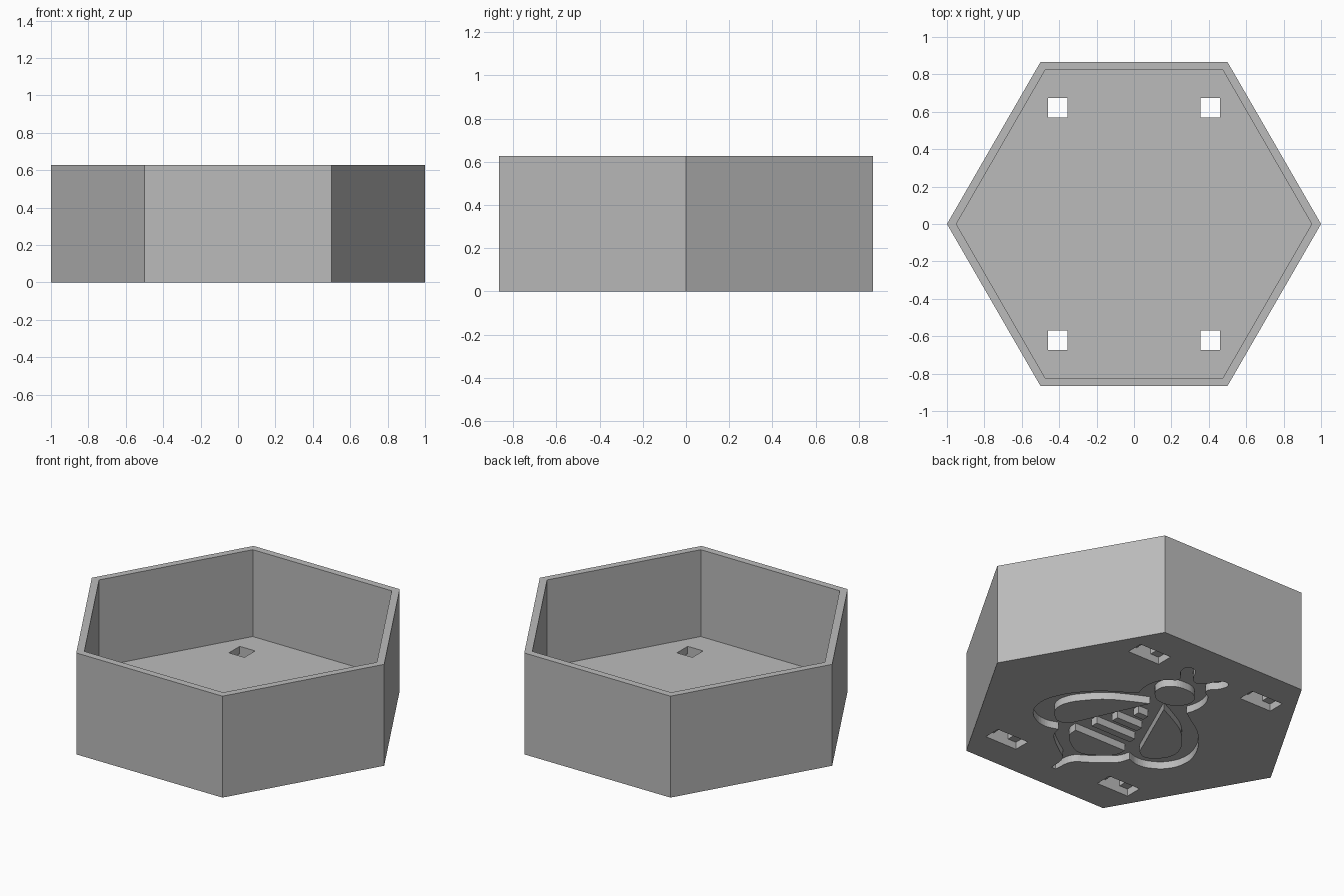
import bpy, bmesh, math

cube = bpy.data.objects.get("Cube")
if cube:
    bpy.data.objects.remove(cube, do_unlink=True)

HEIGHT, FLOOR, RECESS = 0.627, 0.09, 0.045

grey = bpy.data.materials.new("plain_grey")
grey.use_nodes = True
grey.diffuse_color = (0.5, 0.5, 0.5, 1)
grey.node_tree.nodes["Principled BSDF"].inputs["Base Color"].default_value = (0.5, 0.5, 0.5, 1)


def add_object(name, data):
    obj = bpy.data.objects.new(name, data)
    bpy.context.scene.collection.objects.link(obj)
    return obj


def prism(name, outline, low, high):
    """Straight prism over a flat outline."""
    bm = bmesh.new()
    face = bm.faces.new([bm.verts.new((x, y, low)) for x, y in outline])
    side = bmesh.ops.extrude_face_region(bm, geom=[face])
    verts = [v for v in side["geom"] if isinstance(v, bmesh.types.BMVert)]
    bmesh.ops.translate(bm, verts=verts, vec=(0, 0, high - low))
    bmesh.ops.recalc_face_normals(bm, faces=bm.faces)
    mesh = bpy.data.meshes.new(name)
    bm.to_mesh(mesh)
    bm.free()
    return add_object(name, mesh)


def hexagon(radius):
    return [(radius * math.cos(i * math.pi / 3), radius * math.sin(i * math.pi / 3)) for i in range(6)]


def rectangle(x, y, width, depth):
    return [(x + sx * width / 2, y + sy * depth / 2) for sx, sy in ((-1, -1), (1, -1), (1, 1), (-1, 1))]


def mirrored(half):
    """Close a half outline across the middle line."""
    return half + [(-x, y) for x, y in reversed(half) if x > 0]


def add_spline(curve, points, sharp=()):
    spline = curve.splines.new("BEZIER")
    spline.bezier_points.add(len(points) - 1)
    spline.use_cyclic_u = True
    spline.resolution_u = 5
    for bez, (x, y) in zip(spline.bezier_points, points):
        bez.co = (x, y, 0)
        kind = "VECTOR" if (abs(x), y) in sharp else "AUTO"
        bez.handle_left_type = bez.handle_right_type = kind


def cut(body, cutter):
    """Subtract the cutter, then drop it."""
    cutter.hide_render = True
    mod = body.modifiers.new("cut", "BOOLEAN")
    mod.operation = "DIFFERENCE"
    mod.solver = "EXACT"
    mod.object = cutter
    bpy.context.view_layer.update()
    graph = bpy.context.evaluated_depsgraph_get()
    mesh = bpy.data.meshes.new_from_object(body.evaluated_get(graph))
    body.modifiers.clear()
    body.data = mesh
    bpy.data.objects.remove(cutter, do_unlink=True)


# Open hexagonal tray
tray = prism("hexagonal_tray", hexagon(1), 0, HEIGHT)
cut(tray, prism("inside_cutter", hexagon(0.95), FLOOR, HEIGHT + 0.1))

# Four hanging slots: a wide recess underneath and a square through hole
for sx in (-1, 1):
    for sy in (-1, 1):
        x, y = 0.408 * sx, 0.622 * sy
        cut(tray, prism("slot_cutter", rectangle(x, y, 0.22, 0.105), -0.1, RECESS))
        cut(tray, prism("hole_cutter", rectangle(x, y, 0.105, 0.105), -0.1, FLOOR + 0.1))

# Bee silhouette sunk into the underside, with raised islands left standing
bee = bpy.data.curves.new("bee_cutter", "CURVE")
bee.dimensions = "2D"
bee.fill_mode = "BOTH"
bee.extrude = RECESS

neck, notch, tail = (0.175, 0.25), (0.26, -0.35), (0.015, -0.7)
silhouette = [
    (0, 0.54), (0.045, 0.57), (0.1, 0.65), (0.15, 0.645), (0.15, 0.59), (0.1, 0.51),
    (0.155, 0.46), (0.19, 0.38), (0.19, 0.3), neck, (0.25, 0.2), (0.34, 0.14),
    (0.43, 0.05), (0.51, -0.08), (0.53, -0.18), (0.5, -0.28), (0.42, -0.35), (0.34, -0.37),
    notch, (0.24, -0.41), (0.18, -0.47), (0.1, -0.53), (0.035, -0.58), tail]
add_spline(bee, mirrored(silhouette), (neck, notch, tail))

# Head island
add_spline(bee, mirrored([(0, 0.45), (0.09, 0.42), (0.12, 0.35), (0.08, 0.28), (0, 0.25)]))

# Wing islands
root, corner = (0.05, 0.2), (0.25, -0.25)
wing = [root, (0.17, 0.14), (0.27, 0.08), (0.35, 0), (0.41, -0.09),
        (0.42, -0.17), (0.38, -0.24), (0.31, -0.28), corner]
for side in (-1, 1):
    add_spline(bee, [(side * x, y) for x, y in wing], (root, corner))

# Body stripe islands
for half_width, y in ((0.035, 0.06), (0.09, -0.06), (0.14, -0.18)):
    bar = rectangle(0, y, 2 * half_width, 0.045)
    add_spline(bee, bar, [(abs(px), py) for px, py in bar])

# Tail island
end = (0.18, -0.295)
add_spline(bee, mirrored([end, (0.17, -0.36), (0.1, -0.43), (0, -0.475)]), (end,))

# Turn the outline into a closed solid and cut it
outline = add_object("bee_outline", bee)
bpy.context.view_layer.update()
solid = bpy.data.meshes.new_from_object(outline.evaluated_get(bpy.context.evaluated_depsgraph_get()))
bpy.data.objects.remove(outline, do_unlink=True)
bm = bmesh.new()
bm.from_mesh(solid)
bmesh.ops.remove_doubles(bm, verts=bm.verts, dist=0.0001)
bmesh.ops.recalc_face_normals(bm, faces=bm.faces)
bm.to_mesh(solid)
bm.free()
cut(tray, add_object("bee_cutter", solid))

# Flat finish in one colour
tray.data.materials.clear()
tray.data.materials.append(grey)
for poly in tray.data.polygons:
    poly.use_smooth = False
    poly.material_index = 0
